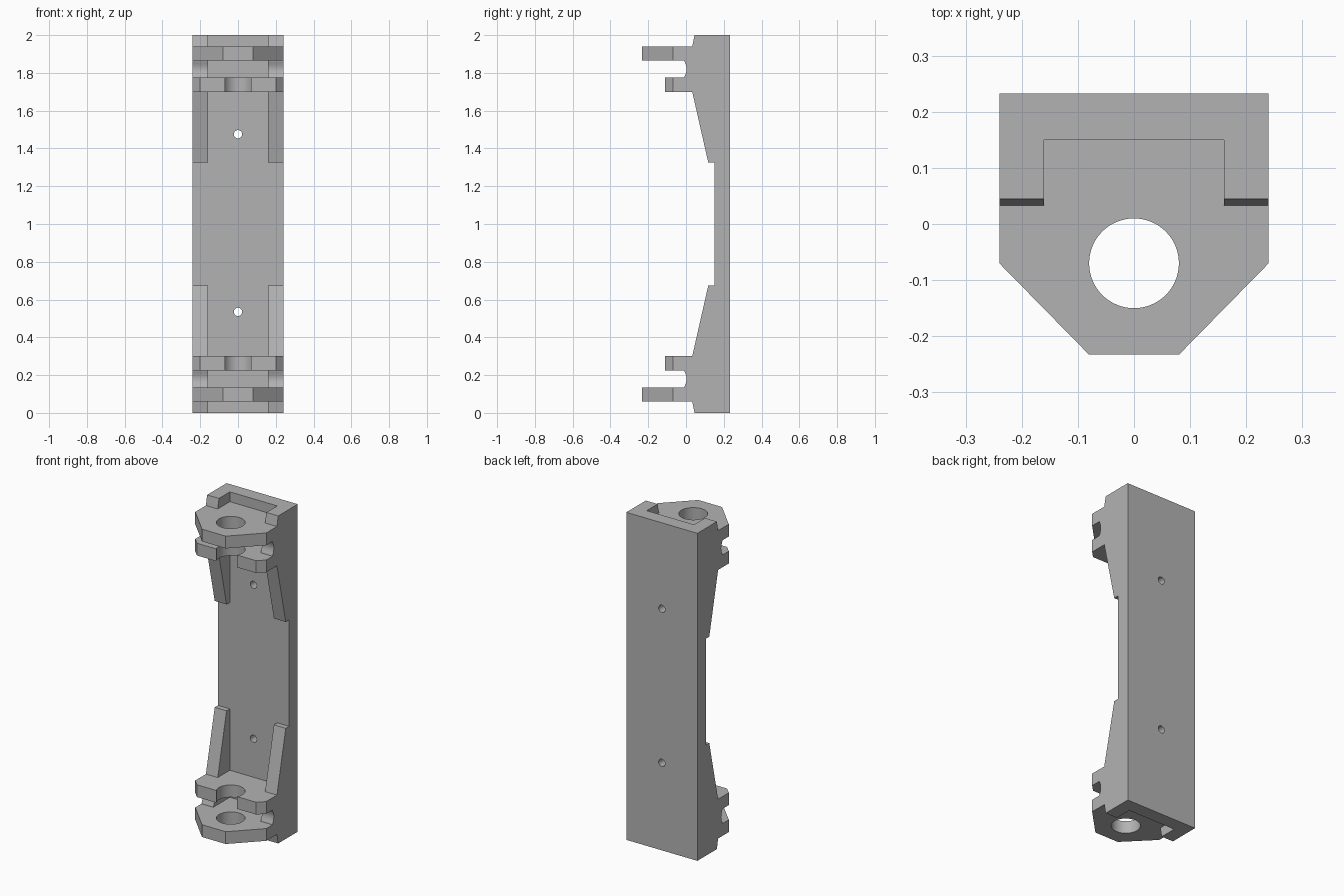
import bpy, bmesh, math
from mathutils import Matrix

cube = bpy.data.objects.get("Cube")
if cube:
    bpy.data.objects.remove(cube, do_unlink=True)

grey = bpy.data.materials.new("plain grey")
grey.use_nodes = True
colour = (0.45, 0.45, 0.45, 1)
grey.diffuse_color = colour
grey.node_tree.nodes["Principled BSDF"].inputs["Base Color"].default_value = colour

W, INNER = 0.24, 0.16          # outer and inner half widths
FRONT, BACK = 0.15, 0.233      # back plate faces
HOLE_Y, HOLE_R = -0.07, 0.08   # shaft hole


def prism(name, outline, direction, to_point):
    """Extrude a flat outline; to_point maps (a, b) to its 3D start position."""
    bm = bmesh.new()
    face = bm.faces.new([bm.verts.new(to_point(a, b)) for a, b in outline])
    grown = bmesh.ops.extrude_face_region(bm, geom=[face])["geom"]
    bmesh.ops.translate(bm, vec=direction,
                        verts=[v for v in grown if isinstance(v, bmesh.types.BMVert)])
    bmesh.ops.recalc_face_normals(bm, faces=bm.faces)
    mesh = bpy.data.meshes.new(name)
    bm.to_mesh(mesh)
    bm.free()
    mesh.materials.append(grey)
    obj = bpy.data.objects.new(name, mesh)
    bpy.context.collection.objects.link(obj)
    return obj


def drill(obj, radius, centre, segments, along_y=False):
    """Cut a round hole through an object and bake the result."""
    bm = bmesh.new()
    matrix = Matrix.Translation(centre)
    if along_y:
        matrix = matrix @ Matrix.Rotation(math.pi / 2, 4, "X")
    bmesh.ops.create_cone(bm, cap_ends=True, segments=segments, radius1=radius,
                          radius2=radius, depth=0.6, matrix=matrix)
    mesh = bpy.data.meshes.new("hole_cutter")
    bm.to_mesh(mesh)
    bm.free()
    mesh.materials.append(grey)
    cutter = bpy.data.objects.new("hole_cutter", mesh)
    cutter.hide_render = True
    bpy.context.collection.objects.link(cutter)
    mod = obj.modifiers.new("hole", "BOOLEAN")
    mod.operation, mod.solver, mod.object = "DIFFERENCE", "EXACT", cutter
    graph = bpy.context.evaluated_depsgraph_get()
    baked = bpy.data.meshes.new_from_object(obj.evaluated_get(graph))
    obj.modifiers.clear()
    obj.data = baked
    bpy.data.objects.remove(cutter, do_unlink=True)


def smooth(obj):
    bpy.ops.object.select_all(action="DESELECT")
    obj.select_set(True)
    bpy.context.view_layer.objects.active = obj
    bpy.ops.object.shade_smooth_by_angle(angle=math.radians(30))


# Back plate with two screw holes
plate = prism("back_plate", [(-W, FRONT), (W, FRONT), (W, BACK), (-W, BACK)],
              (0, 0, 2), lambda x, y: (x, y, 0))
for z in (0.535, 1.475):
    drill(plate, 0.022, (0, 0.2, z), 24, along_y=True)
smooth(plate)

# Side wall profile (y, z): lip, shelf step, hollow between shelves, tapered rib
hollow = [(-0.01 + 0.013 * math.sin(math.pi * i / 8), 0.135 + 0.09 * i / 8)
          for i in range(9)]
wall = ([(0.2, 0), (0.045, 0), (0.033, 0.06), (-0.01, 0.06)] + hollow
        + [(-0.01, 0.3), (0.033, 0.3), (0.118, 0.675), (0.2, 0.675)])

# Shelf outlines: full nose outside, cropped nose inside leaving an open hole
outer = [(-W, 0.2), (-W, -0.07), (-0.08, -0.233), (0.08, -0.233), (W, -0.07), (W, 0.2)]
inner = [(-W, 0.2), (-W, -0.07), (-0.2, -0.11), (0.2, -0.11), (W, -0.07), (W, 0.2)]

for end in ("lower", "upper"):
    def flip(z):
        return z if end == "lower" else 2 - z

    for side, x in (("right", -W), ("left", INNER)):
        obj = prism(f"{end}_{side}_wall", wall, (W - INNER, 0, 0),
                    lambda y, z: (x, y, flip(z)))
        smooth(obj)

    for label, outline, z0, z1 in (("outer", outer, 0.06, 0.135),
                                   ("inner", inner, 0.225, 0.3)):
        low = min(flip(z0), flip(z1))
        shelf = prism(f"{end}_{label}_shelf", outline, (0, 0, z1 - z0),
                      lambda x, y: (x, y, low))
        drill(shelf, HOLE_R, (0, HOLE_Y, low), 64)
        smooth(shelf)
